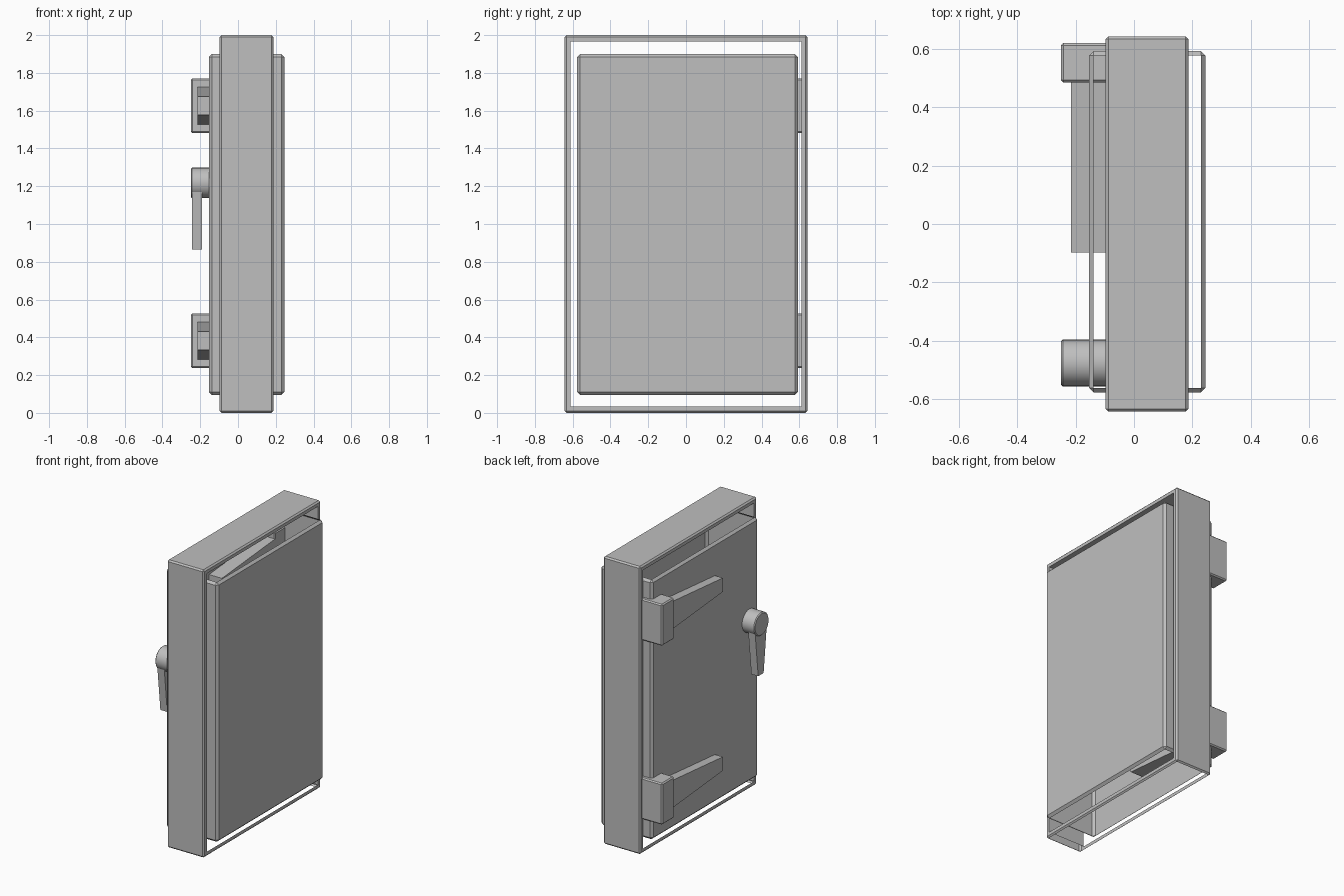
import bpy, bmesh, math
from mathutils import Matrix, Vector

cube = bpy.data.objects.get("Cube")
if cube:
    bpy.data.objects.remove(cube, do_unlink=True)

grey = bpy.data.materials.new("plain_grey")
grey.use_nodes = True
grey.diffuse_color = (0.52, 0.52, 0.52, 1)
grey.node_tree.nodes["Principled BSDF"].inputs["Base Color"].default_value = grey.diffuse_color


def finish(name, bm):
    mesh = bpy.data.meshes.new(name)
    bm.to_mesh(mesh)
    bm.free()
    mesh.materials.append(grey)
    obj = bpy.data.objects.new(name, mesh)
    bpy.context.collection.objects.link(obj)
    return obj


def box(low, high, chamfer):
    """Chamfered box between two corners."""
    low, high = Vector(low), Vector(high)
    bm = bmesh.new()
    bmesh.ops.create_cube(bm, size=1)
    for v in bm.verts:
        v.co = (low + high) / 2 + v.co * (high - low)
    bmesh.ops.bevel(bm, geom=bm.edges[:], offset=chamfer, segments=1,
                    affect='EDGES', profile=0.5)
    bm.normal_update()
    return bm


def prism(name, outline, x0, x1):
    """Extrude a (y, z) outline along x."""
    bm = bmesh.new()
    face = bm.faces.new([bm.verts.new((x0, y, z)) for y, z in outline])
    ext = bmesh.ops.extrude_face_region(bm, geom=[face])["geom"]
    verts = [g for g in ext if isinstance(g, bmesh.types.BMVert)]
    bmesh.ops.translate(bm, verts=verts, vec=(x1 - x0, 0, 0))
    bmesh.ops.recalc_face_normals(bm, faces=bm.faces[:])
    return finish(name, bm)


# Door panel: hollow shell, open at the top and bottom
bm = box((-0.154, -0.577, 0.095), (0.245, 0.593, 1.9), 0.016)
bmesh.ops.delete(bm, geom=[f for f in bm.faces if abs(f.normal.z) > 0.99],
                 context='FACES')
finish("door_panel", bm)

# Surrounding frame: rectangular opening, open underside
bm = box((-0.097, -0.643, 0), (0.187, 0.643, 2), 0.01)
sides = [f for f in bm.faces if abs(f.normal.x) > 0.99]
bmesh.ops.inset_individual(bm, faces=sides, thickness=0.032)
rims = [e for f in sides for e in f.edges]
bmesh.ops.delete(bm, geom=sides, context='FACES_ONLY')
bmesh.ops.bridge_loops(bm, edges=rims)
bmesh.ops.recalc_face_normals(bm, faces=bm.faces[:])
under = [f for f in bm.faces
         if abs(f.normal.z) > 0.99 and f.calc_center_median().z < 0.1]
bmesh.ops.delete(bm, geom=under, context='FACES')
finish("door_frame", bm)

# Hinges: a block with a tapering strap
INNER = -0.055
for label, z in (("lower", 0.382), ("upper", 1.626)):
    finish(label + "_hinge_block",
           box((-0.25, 0.485, z - 0.144), (INNER, 0.62, z + 0.144), 0.008))
    prism(label + "_hinge_strap",
          [(0.5, z - 0.1), (0.5, z + 0.1), (-0.098, z + 0.048), (-0.098, z - 0.048)],
          -0.215, INNER)

# Handle hub
bm = bmesh.new()
bmesh.ops.create_cone(bm, cap_ends=True, segments=32, radius1=0.08, radius2=0.08,
                      depth=0.195,
                      matrix=Matrix.Translation((-0.1525, -0.476, 1.218))
                      @ Matrix.Rotation(math.pi / 2, 4, 'Y'))
rim = [e for e in bm.edges if all(len(v.co) and v.co.x < -0.24 for v in e.verts)]
bmesh.ops.bevel(bm, geom=rim, offset=0.006, segments=1, affect='EDGES', profile=0.5)
hub = finish("handle_hub", bm)
bpy.ops.object.select_all(action='DESELECT')
hub.select_set(True)
bpy.context.view_layer.objects.active = hub
bpy.ops.object.shade_smooth_by_angle(angle=math.radians(30))

# Handle lever
prism("handle_lever",
      [(-0.542, 1.2), (-0.41, 1.2), (-0.446, 0.865), (-0.506, 0.865)],
      -0.243, -0.19)
